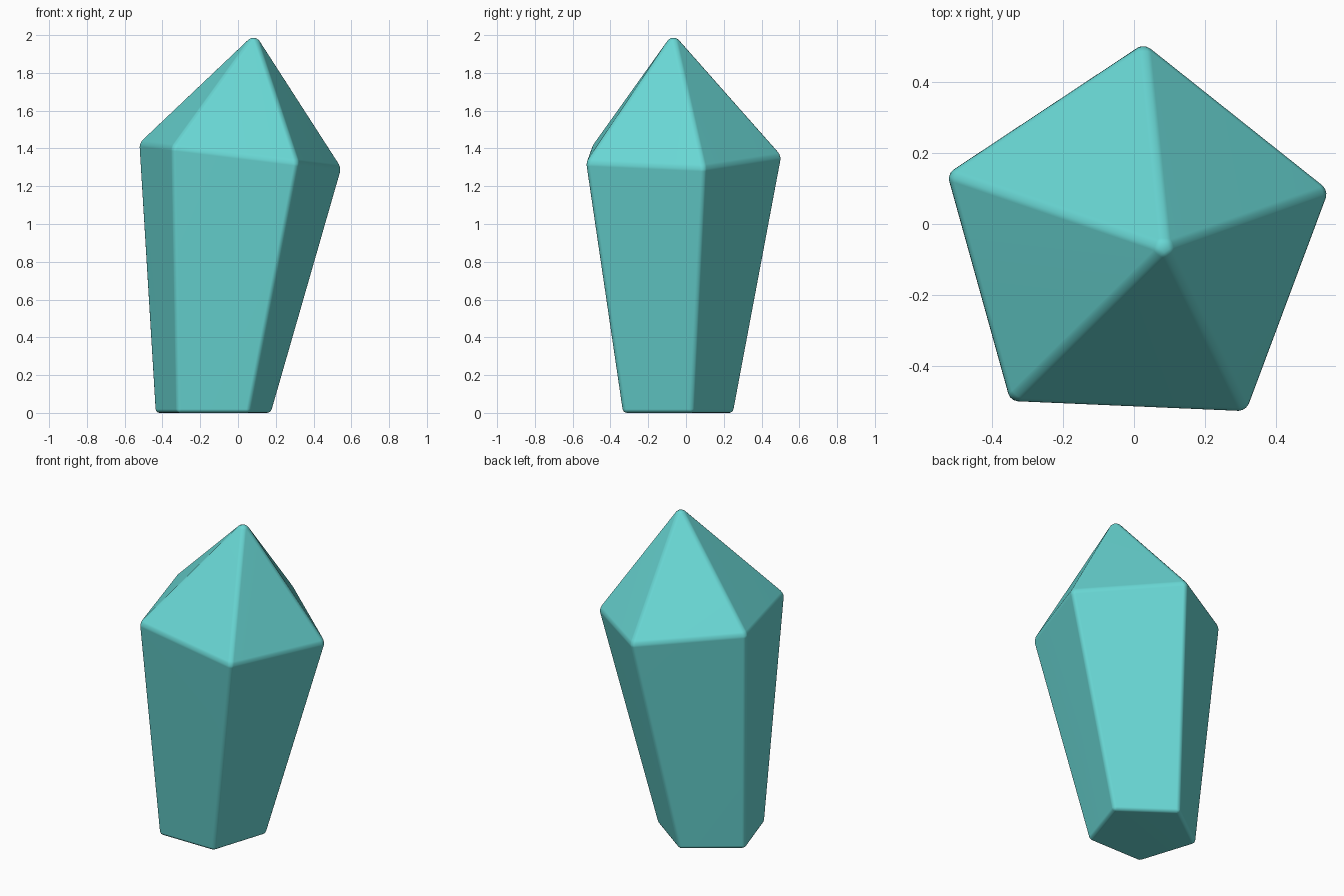
import bpy, bmesh
from math import sin, cos, radians

if "Cube" in bpy.data.objects:
    bpy.data.objects.remove(bpy.data.objects["Cube"])

mat = bpy.data.materials.new("teal_crystal")
mat.diffuse_color = (0.14, 0.68, 0.66, 1)
mat.use_nodes = True
mat.node_tree.nodes["Principled BSDF"].inputs["Base Color"].default_value = mat.diffuse_color


def ring(bm, cx, cy, radius, start, height):
    """Five-sided ring; height is a function of x."""
    verts = []
    for i in range(5):
        a = radians(start + 72 * i)
        x, y = cx + radius * cos(a), cy + radius * sin(a)
        verts.append(bm.verts.new((x, y, height(x))))
    return verts


bm = bmesh.new()
# Narrow foot, tilted wide shoulder, off-centre tip
foot = ring(bm, -0.131, -0.07, 0.325, 90, lambda x: 0.0)
shoulder = ring(bm, 0.005, -0.056, 0.568, 87.5, lambda x: 1.365 - 0.123 * x)
tip = bm.verts.new((0.09, -0.067, 2.015))

bm.faces.new(foot[::-1])
for i in range(5):
    j = (i + 1) % 5
    bm.faces.new((foot[i], foot[j], shoulder[j], shoulder[i]))
    bm.faces.new((shoulder[i], shoulder[j], tip))
bmesh.ops.recalc_face_normals(bm, faces=bm.faces)

me = bpy.data.meshes.new("crystal")
bm.to_mesh(me)
bm.free()
me.materials.append(mat)
crystal = bpy.data.objects.new("crystal", me)
bpy.context.collection.objects.link(crystal)
for p in me.polygons:
    p.use_smooth = True

# Softly rounded edges with flat facets
bevel = crystal.modifiers.new("soft_edges", 'BEVEL')
bevel.width = 0.02
bevel.segments = 3
bevel.limit_method = 'NONE'
normals = crystal.modifiers.new("flat_facets", 'WEIGHTED_NORMAL')
normals.keep_sharp = True
